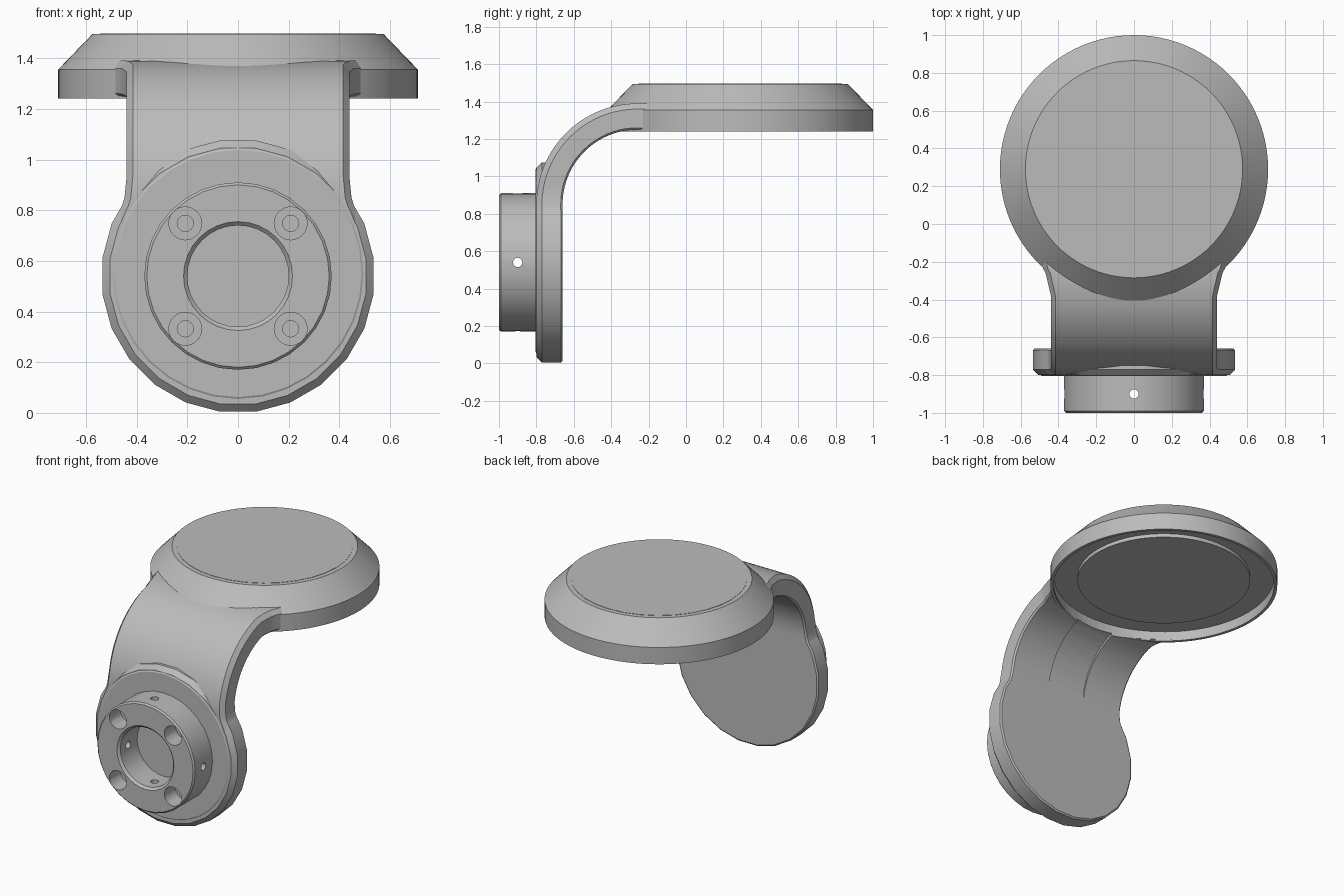
import bpy
import bmesh
import math
from mathutils import Matrix, Vector

if "Cube" in bpy.data.objects:
    bpy.data.objects.remove(bpy.data.objects["Cube"])

grey = bpy.data.materials.new("plain_grey")
grey.use_nodes = True
grey.diffuse_color = (0.5, 0.5, 0.5, 1)
grey.node_tree.nodes["Principled BSDF"].inputs["Base Color"].default_value = (0.5, 0.5, 0.5, 1)

AXIS_Y = Matrix.Rotation(math.pi / 2, 4, "X")   # turns local +z to -y
AXIS_X = Matrix.Rotation(math.pi / 2, 4, "Y")
HUB_Z = 0.54


def finish(name, bm, smooth=True):
    bmesh.ops.remove_doubles(bm, verts=bm.verts, dist=1e-5)
    bmesh.ops.recalc_face_normals(bm, faces=bm.faces)
    mesh = bpy.data.meshes.new(name)
    bm.to_mesh(mesh)
    bm.free()
    ob = bpy.data.objects.new(name, mesh)
    bpy.context.collection.objects.link(ob)
    mesh.materials.append(grey)
    if smooth:
        shade(ob)
    return ob


def shade(ob):
    bpy.ops.object.select_all(action="DESELECT")
    ob.select_set(True)
    bpy.context.view_layer.objects.active = ob
    bpy.ops.object.shade_smooth_by_angle(angle=math.radians(30))


def lathe(name, profile, sides, matrix, turn=0.0):
    """Revolve (radius, height) points that start and end on the axis."""
    bm = bmesh.new()
    verts = [bm.verts.new((r, 0, h)) for r, h in profile]
    edges = [bm.edges.new(p) for p in zip(verts, verts[1:])]
    bmesh.ops.rotate(bm, verts=verts, cent=(0, 0, 0), matrix=Matrix.Rotation(turn, 3, "Z"))
    bmesh.ops.spin(bm, geom=verts + edges, cent=(0, 0, 0), axis=(0, 0, 1),
                   angle=2 * math.pi, steps=sides, use_merge=True)
    bmesh.ops.transform(bm, matrix=matrix, verts=bm.verts)
    return finish(name, bm)


def rod(bm, radius, depth, sides, matrix):
    bmesh.ops.create_cone(bm, cap_ends=True, segments=sides, radius1=radius,
                          radius2=radius, depth=depth, matrix=matrix)


def cut(target, name, bm):
    cutter = finish(name, bm, smooth=False)
    mod = target.modifiers.new("cut", "BOOLEAN")
    mod.operation = "DIFFERENCE"
    mod.solver = "EXACT"
    mod.object = cutter
    bpy.ops.object.select_all(action="DESELECT")
    target.select_set(True)
    bpy.context.view_layer.objects.active = target
    bpy.ops.object.modifier_apply(modifier=mod.name)
    bpy.data.objects.remove(cutter)
    shade(target)


# Round head with chamfered top and recessed underside
head_place = Matrix.Translation((0, 0.29, 0))
head = lathe("head", [(0, 1.28), (0.54, 1.28), (0.54, 1.305), (0.69, 1.305), (0.69, 1.24),
                      (0.71, 1.24), (0.71, 1.355), (0.575, 1.495), (0, 1.495)], 96, head_place)
lathe("head_plate", [(0, 1.48), (0.545, 1.48), (0.545, 1.497), (0, 1.497)], 32, head_place)

# Curved arm: a chamfered strip swept up and over
BEND = Vector((0, -0.26, 0.85))
stations = []   # inner point, outward direction, half width
for z, w in [(0.6, 0.44), (0.755, 0.485), (0.79, 0.471), (0.82, 0.457)]:
    stations.append((Vector((0, -0.66, z)), Vector((0, -1, 0)), w))
steps = 20
for i in range(steps + 1):
    a = math.pi / 2 * i / steps
    out = Vector((0, -math.cos(a), math.sin(a)))
    w = 0.44 + 0.008 * max(0, 1 - i / 2) + 0.028 * max(0, i - 17) / 3
    stations.append((BEND + out * 0.4, out, w))
for y, w in [(-0.235, 0.482), (-0.2, 0.49), (-0.1, 0.49)]:
    stations.append((Vector((0, y, 1.25)), Vector((0, 0, 1)), w))
bm = bmesh.new()
rings = []
for p, out, w in stations:
    section = [(-w, 0.01), (-w, 0.11), (-w + 0.025, 0.14), (w - 0.025, 0.14),
               (w, 0.11), (w, 0.01), (w - 0.01, 0), (-w + 0.01, 0)]
    rings.append([bm.verts.new(p + out * d + Vector((x, 0, 0))) for x, d in section])
for a, b in zip(rings, rings[1:]):
    for k in range(len(a)):
        m = (k + 1) % len(a)
        bm.faces.new((a[k], a[m], b[m], b[k]))
bm.faces.new(rings[0])
bm.faces.new(rings[-1])
arm = finish("arm", bm)

# Clear the arm out of the head recess
bm = bmesh.new()
rod(bm, 0.688, 0.22, 96, Matrix.Translation((0, 0.29, 1.21)))
cut(arm, "recess_cutter", bm)

# Shallow cable channel inside the bend, with a notch in the head rim
bm = bmesh.new()
rod(bm, 0.4, 0.28, 80, Matrix.Translation((0, -0.265, 0.865)) @ AXIS_X)
cut(arm, "channel_cutter", bm)
bm = bmesh.new()
bmesh.ops.create_cube(bm, size=1, matrix=Matrix.Translation((0, -0.4, 1.235)) @
                      Matrix.Diagonal((0.28, 0.1, 0.06, 1)))
cut(head, "notch_cutter", bm)

# Round foot of the arm and the flat pad on its front
hub_place = Matrix.Translation((0, 0, HUB_Z)) @ AXIS_Y
lathe("foot", [(0, 0.66), (0.53, 0.66), (0.54, 0.668), (0.54, 0.77), (0.51, 0.8), (0, 0.8)],
      24, hub_place, math.pi / 24)
lathe("foot_pad", [(0, 0.72), (0.5, 0.72), (0.5, 0.797), (0.488, 0.804), (0, 0.804)],
      32, Matrix.Translation((0, 0, 0.01)) @ hub_place)

# Hub with a central bore
hub = lathe("hub", [(0, 0.79), (0.37, 0.79), (0.37, 0.99), (0.36, 1.0), (0.215, 1.0),
                    (0.2, 0.985), (0.2, 0.802), (0, 0.802)], 32, hub_place)

# Four counterbored screw holes
bm = bmesh.new()
for sx in (-1, 1):
    for sz in (-1, 1):
        spot = Matrix.Translation((sx * 0.208, 0, HUB_Z + sz * 0.208))
        rod(bm, 0.065, 0.16, 24, spot @ Matrix.Translation((0, -0.96, 0)) @ AXIS_Y)
cut(hub, "counterbore_cutter", bm)
bm = bmesh.new()
for sx in (-1, 1):
    for sz in (-1, 1):
        rod(bm, 0.032, 0.12, 16,
            Matrix.Translation((sx * 0.208, -0.86, HUB_Z + sz * 0.208)) @ AXIS_Y)
cut(hub, "screw_cutter", bm)

# Set-screw holes through the hub wall, sideways and upright
for turn in (AXIS_X, Matrix.Identity(4)):
    bm = bmesh.new()
    rod(bm, 0.025, 1.0, 16, Matrix.Translation((0, -0.9, HUB_Z)) @ turn)
    cut(hub, "set_screw_cutter", bm)
